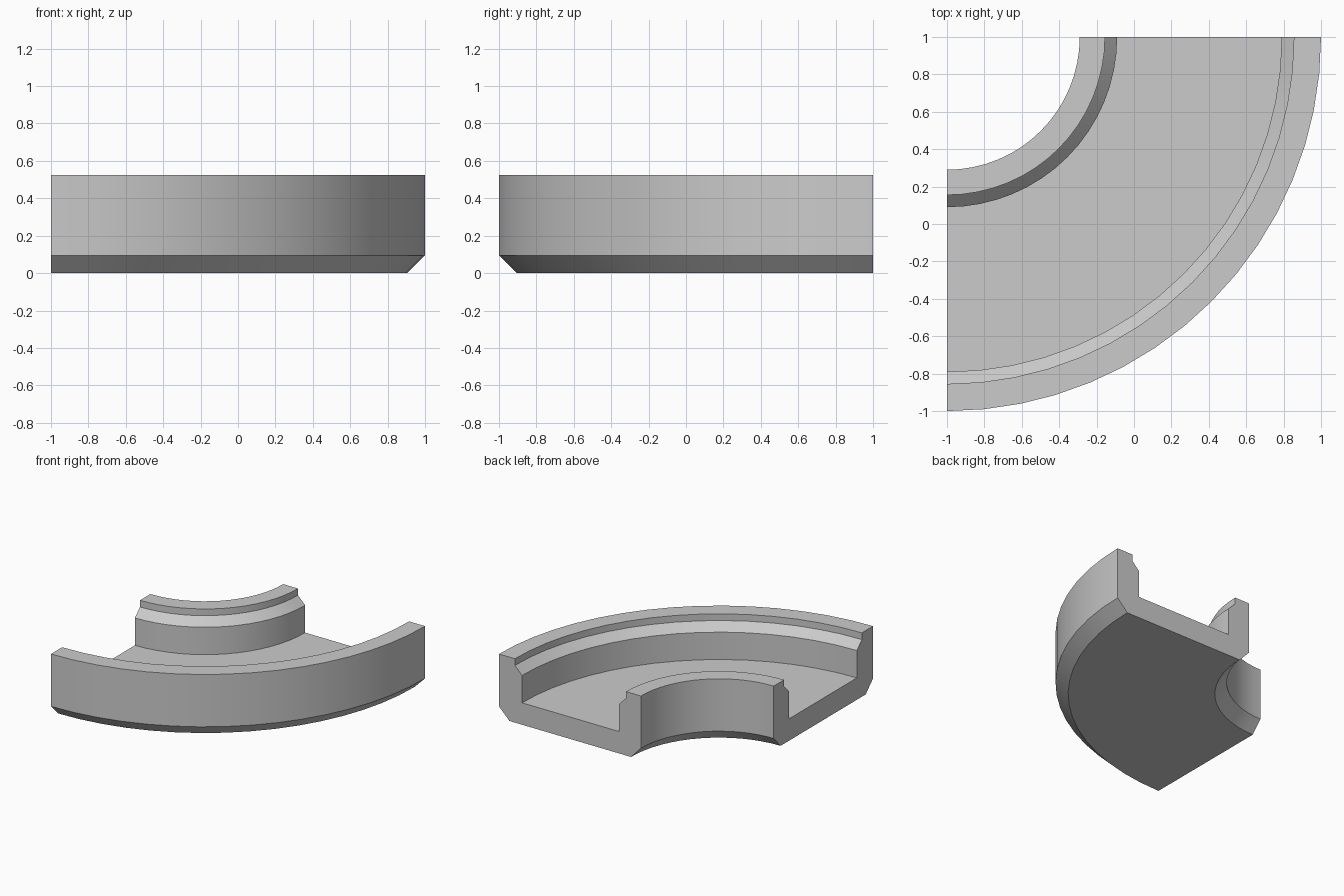
import bpy, bmesh, math

cube = bpy.data.objects.get("Cube")
if cube:
    bpy.data.objects.remove(cube, do_unlink=True)

grey = bpy.data.materials.new("plain_grey")
grey.use_nodes = True
colour = (0.6, 0.6, 0.6, 1)
grey.diffuse_color = colour
grey.node_tree.nodes["Principled BSDF"].inputs["Base Color"].default_value = colour

# Channel cross-section as (radius, height): chamfered base, two stepped rims
profile = [(0.80, 0), (1.905, 0), (2.0, 0.095), (2.0, 0.525),
           (1.855, 0.525), (1.855, 0.47), (1.79, 0.405), (1.79, 0.18),
           (0.91, 0.18), (0.91, 0.405), (0.845, 0.47), (0.845, 0.525),
           (0.71, 0.525), (0.71, 0.095)]
STEPS = 16


def quarter_sweep(name, section, centre, steps):
    """Sweep a closed section through a quarter turn and cap both ends."""
    bm = bmesh.new()
    rings = []
    for i in range(steps + 1):
        a = -math.pi / 2 * i / steps
        rings.append([bm.verts.new((centre[0] + r * math.cos(a),
                                    centre[1] + r * math.sin(a), z))
                      for r, z in section])
    n = len(section)
    for ring, after in zip(rings, rings[1:]):
        for j in range(n):
            k = (j + 1) % n
            bm.faces.new((ring[j], ring[k], after[k], after[j]))
    bm.faces.new(rings[0])
    bm.faces.new(rings[-1])
    bmesh.ops.recalc_face_normals(bm, faces=bm.faces[:])
    mesh = bpy.data.meshes.new(name)
    bm.to_mesh(mesh)
    bm.free()
    obj = bpy.data.objects.new(name, mesh)
    bpy.context.collection.objects.link(obj)
    return obj


# Quarter ring with its axis at the back right corner
ring = quarter_sweep("quarter_ring_channel", profile, (-1, 1), STEPS)
ring.data.materials.append(grey)

# Smooth curved walls, crisp profile edges
bpy.ops.object.select_all(action="DESELECT")
ring.select_set(True)
bpy.context.view_layer.objects.active = ring
bpy.ops.object.shade_smooth_by_angle(angle=math.radians(30))
